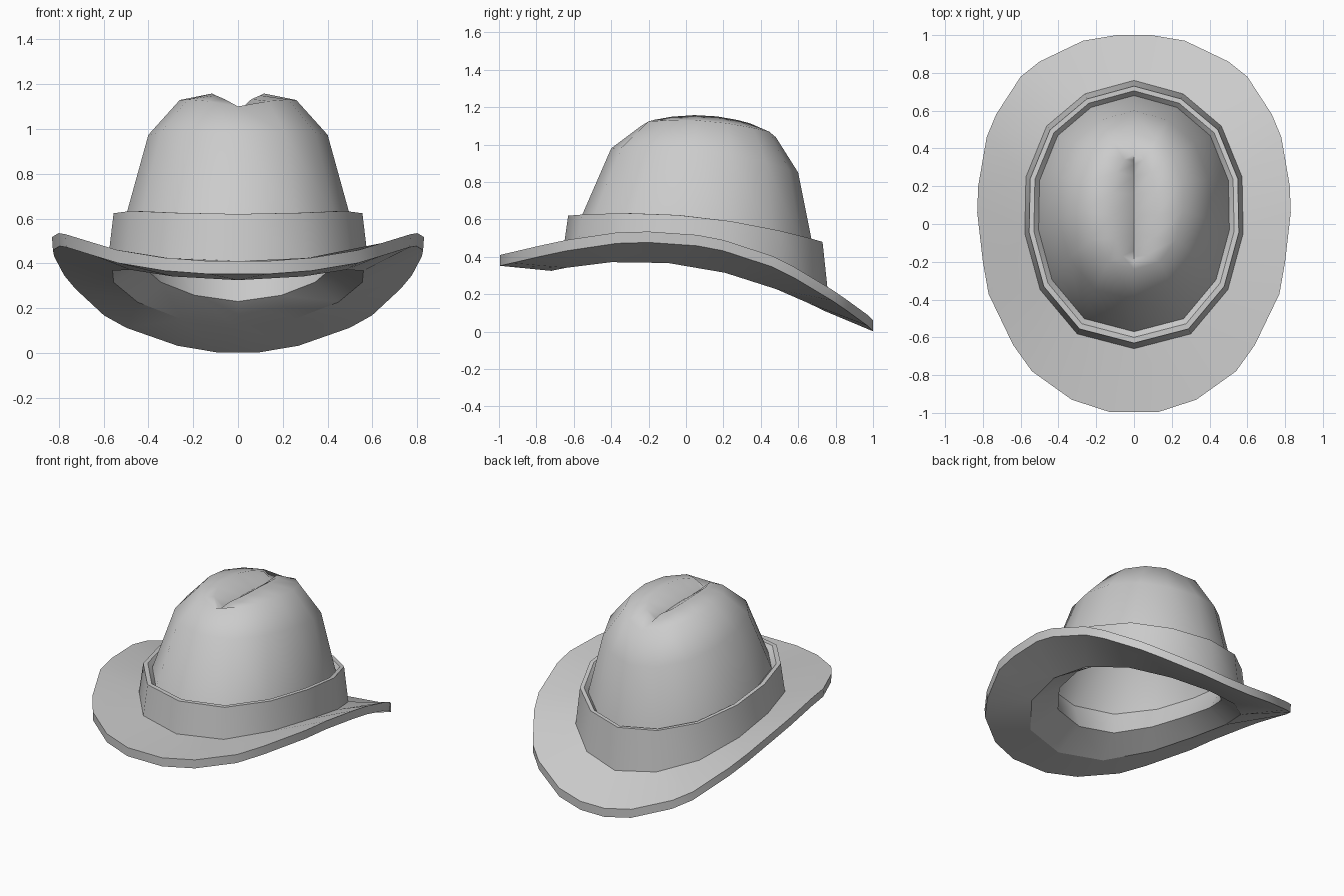
import bpy, bmesh, math

if "Cube" in bpy.data.objects:
    bpy.data.objects.remove(bpy.data.objects["Cube"])

# Half of the 14-sided head outline (normalised), back to front
HALF = [(0, 1), (.45, .9), (.8, .66), (.99, .28), (1, -.14), (.86, -.56), (.52, -.89), (0, -1)]
OUTLINE = HALF + [(-x, y) for x, y in HALF[-2:0:-1]]

# Half of the 28-sided brim edge: x, y, top height
EDGE = [(.09, 1, .06), (.27, .97, .09), (.5, .86, .17), (.6, .78, .225), (.73, .58, .345),
        (.78, .46, .405), (.825, .2, .49), (.83, .06, .517), (.8, -.2, .535), (.77, -.37, .53),
        (.64, -.64, .49), (.54, -.78, .46), (.33, -.93, .425), (.13, -.995, .41)]
EDGE = EDGE + [(-x, y, z) for x, y, z in reversed(EDGE)]

felt = bpy.data.materials.new("grey_felt")
felt.diffuse_color = (.6, .6, .6, 1)
felt.use_nodes = True
felt.node_tree.nodes["Principled BSDF"].inputs["Base Color"].default_value = felt.diffuse_color


def ring(xh, front, back, zs, dip=0):
    """Head outline of half-width xh; heights zs at front, middle and back."""
    zf, zm, zb = zs
    out = []
    for x, y in OUTLINE:
        z = zm + (zb - zf) / 2 * y + ((zb + zf) / 2 - zm) * y * y
        out.append((x * xh, (front + back) / 2 + y * (back - front) / 2, z - (dip if x == 0 else 0)))
    return out


def paired(r):
    """Double each outline point so it meets two points of the brim edge."""
    d = [p for p in r for _ in range(2)]
    return d[1:] + d[:1]


def loft(name, rings, angle):
    bm = bmesh.new()
    rows = [[bm.verts.new(p) for p in r] for r in rings]
    n = len(rows[0])
    for a, b in zip(rows, rows[1:]):
        for i in range(n):
            j = (i + 1) % n
            bm.faces.new((a[i], b[i], b[j], a[j]))
    bmesh.ops.remove_doubles(bm, verts=bm.verts, dist=.0005)
    me = bpy.data.meshes.new(name)
    bm.to_mesh(me)
    bm.free()
    me.materials.append(felt)
    ob = bpy.data.objects.new(name, me)
    bpy.context.collection.objects.link(ob)
    bpy.ops.object.select_all(action='DESELECT')
    ob.select_set(True)
    bpy.context.view_layer.objects.active = ob
    bpy.ops.object.shade_smooth_by_angle(angle=math.radians(angle))
    return ob


hole = ring(.43, -.52, .62, (.42, .42, .23))
crease = ring(.56, -.72, .73, (.325, .355, .115))
band_foot = ring(.578, -.66, .76, (.41, .42, .2))
crown_foot = ring(.505, -.57, .68, (.59, .585, .45))

# Brim: inner lip, underside, rim, upper surface
rim_low = [(x * .995, y, z - .058) for x, y, z in EDGE]
rim_low = [(x, y, max(z, 0)) for x, y, z in rim_low]
loft("brim", [paired(hole), paired(crease), rim_low, EDGE, paired(band_foot)], 30)

# Hat band: outer wall, top edge, inner slope down to the crown
loft("hat_band", [band_foot,
                  ring(.555, -.63, .73, (.62, .615, .48)),
                  ring(.53, -.6, .705, (.62, .615, .48)),
                  crown_foot], 35)

# Inner lining from the head opening up to the crown
lining = loft("lining", [hole, crown_foot], 35)
lining.data.flip_normals()

# Crown with a pinched centre crease
loft("crown", [crown_foot,
               ring(.4, -.4, .6, (.98, .965, .85)),
               ring(.26, -.24, .48, (1.12, 1.125, 1.06), .02),
               ring(.115, -.2, .37, (1.125, 1.157, 1.105), .05),
               ring(0, -.17, .34, (1.06, 1.075, 1.05))], 50)
